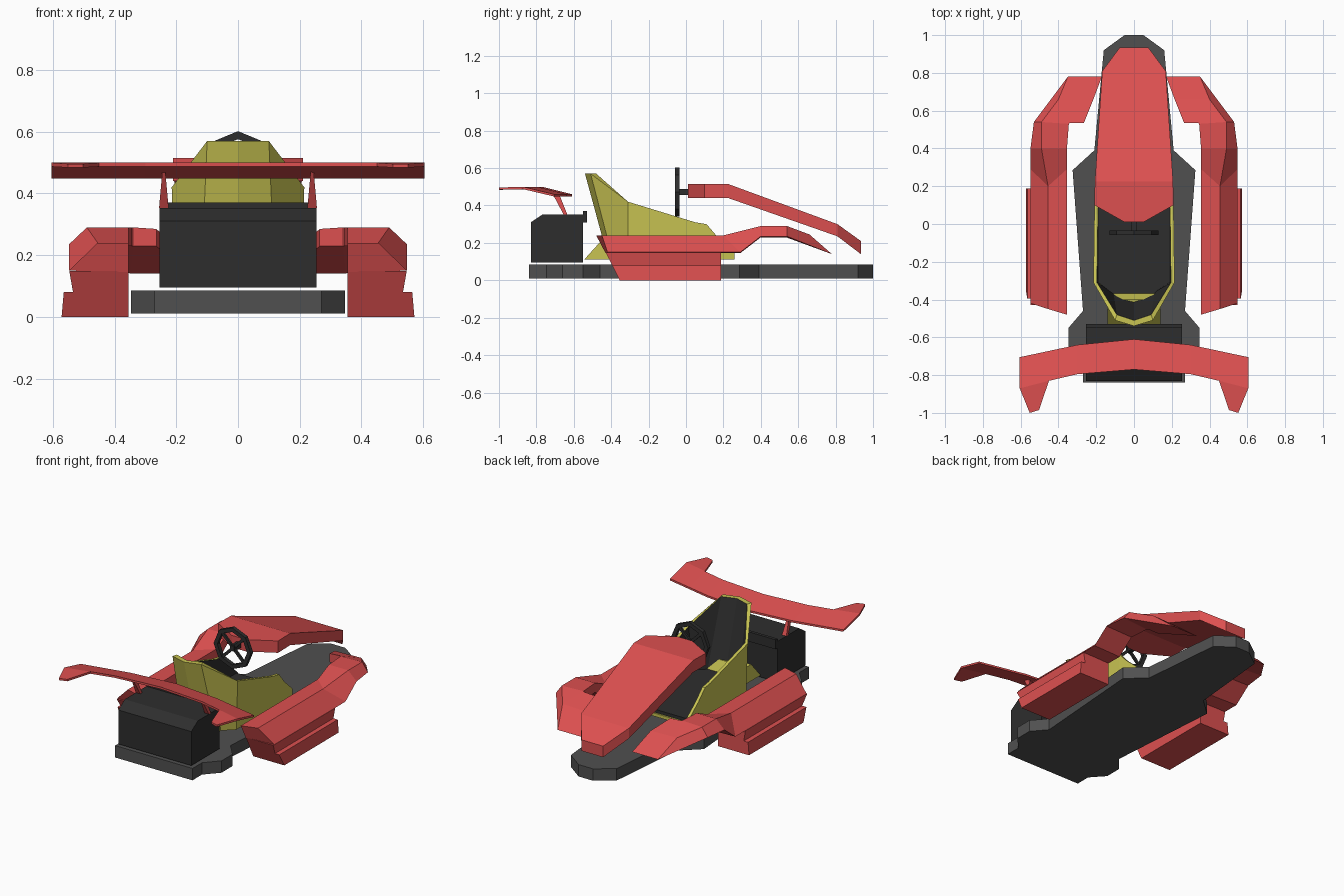
import bpy, bmesh, math

if "Cube" in bpy.data.objects:
    bpy.data.objects.remove(bpy.data.objects["Cube"])


def material(name, rgb):
    m = bpy.data.materials.new(name)
    m.diffuse_color = (*rgb, 1)
    m.use_nodes = True
    m.node_tree.nodes["Principled BSDF"].inputs["Base Color"].default_value = m.diffuse_color
    return m


RED = material("red", (.72, .08, .08))
YELLOW = material("yellow", (.58, .55, .085))
GREY = material("grey", (.08, .08, .08))
DARK = material("dark", (.027, .027, .027))


def loft(name, sections, mats, mirror=False, closed=False, strip_mat=None):
    """Join equal-length point loops; strip_mat colours one strip with mats[1]."""
    bm = bmesh.new()
    rows = [[bm.verts.new(p) for p in s] for s in sections]
    n = len(rows[0])
    pairs = list(zip(rows, rows[1:] + rows[:1]))
    for a, b in pairs if closed else pairs[:-1]:
        for i in range(n):
            j = (i + 1) % n
            f = bm.faces.new((a[i], a[j], b[j], b[i]))
            f.material_index = 1 if i == strip_mat else 0
    if not closed:
        bm.faces.new(rows[0])
        bm.faces.new(rows[-1])
    bmesh.ops.recalc_face_normals(bm, faces=bm.faces)
    me = bpy.data.meshes.new(name)
    bm.to_mesh(me)
    bm.free()
    for m in mats:
        me.materials.append(m)
    ob = bpy.data.objects.new(name, me)
    bpy.context.collection.objects.link(ob)
    if mirror:
        mod = ob.modifiers.new("mirror", 'MIRROR')
        mod.use_mirror_merge = False
    return ob


def both_sides(half):
    """Reflect a run of points from one side of x = 0 to the other."""
    return half + [(-p[0], *p[1:]) for p in reversed(half) if p[0] > 0]


def plate(name, half, z0, z1, mat):
    outline = both_sides(half)
    return loft(name, [[(x, y, z) for x, y in outline] for z in (z0, z1)], [mat])


def extrude_x(name, profile, x0, x1, mat, mirror=False):
    return loft(name, [[(x, y, z) for y, z in profile] for x in (x0, x1)], [mat], mirror)


# Floor pan
plate("chassis", [(.05, 1), (.16, .92), (.21, .39), (.325, .285), (.27, -.46), (.347, -.55),
                  (.347, -.66), (.27, -.745), (.27, -.84)], .01, .085, GREY)

# Engine box with chamfered edge and raised lip
extrude_x("engine", [(-.83, .095), (-.83, .31), (-.765, .353), (-.55, .353), (-.55, .37),
                     (-.53, .37), (-.53, .31), (-.55, .31), (-.55, .095)], -.255, .255, DARK)

# Nose fairing: y, half width, top z, bottom z
nose = [(.01, .05, .515, .44), (.10, .21, .515, .44), (.225, .207, .515, .44),
        (.81, .168, .30, .235), (.935, .075, .21, .14)]
loft("nose", [[(-w, y, b), (-w, y, t), (w, y, t), (w, y, b)] for y, w, t, b in nose], [RED])

# Side pods flowing into the front fenders: inner base, inner top, crest, outer edge
pod = [
    [(.355, -.43, .145), (.355, -.48, .24), (.455, -.45, .24), (.548, -.42, .15)],
    [(.355, .29, .145), (.355, .29, .24), (.455, .20, .24), (.548, .29, .15)],
    [(.355, .40, .23), (.355, .40, .29), (.49, .40, .29), (.548, .40, .235)],
    [(.345, .53, .23), (.345, .53, .29), (.49, .54, .29), (.53, .54, .235)],
    [(.34, .535, .23), (.34, .535, .29), (.40, .66, .245), (.35, .78, .14)],
    [(.265, .535, .23), (.265, .535, .285), (.215, .66, .24), (.17, .78, .14)],
]
loft("side_pod", pod, [RED], mirror=True)

# Lower pod with protruding skirt, slanted at the engine end
skirt = [(.355, .148), (.547, .148), (.535, .08), (.565, .08), (.572, 0), (.355, 0)]
loft("pod_skirt", [[(x, -.355 - z * .5, z) for x, z in skirt],
                   [(x, .188, z) for x, z in skirt]], [RED], mirror=True)

# Seat shell: top x, y, z then bottom x, y
stations = both_sides([(.20, .26, .15, .20, .26), (.205, .17, .23, .205, .17),
                       (.21, .11, .30, .205, .11), (.21, .05, .31, .205, .05),
                       (.215, -.31, .42, .205, -.31), (.10, -.51, .57, .12, -.39),
                       (0, -.54, .57, 0, -.415)])
shell = []
for i, (x, y, z, bx, by) in enumerate(stations):
    bx = math.copysign(bx, x)
    d = .03 if y < -.4 else 0
    shell.append([(bx, by, .11), (x, y, z), (x * .91, y + d, z), (bx * .91, by + d, .11)])
loft("seat_shell", shell, [YELLOW, DARK], strip_mat=2)

# Seat floor, its yellow tray and the rear foot
floor = [(.19, .25), (.19, -.31), (.11, -.37), (0, -.395)]
plate("seat_floor", floor, .13, .15, DARK)
plate("seat_tray", [(.20, .26), (.203, -.31), (.12, -.385), (0, -.41)], .11, .13, YELLOW)
extrude_x("seat_foot", [(-.545, .11), (-.45, .215), (-.40, .215), (-.35, .11)], -.14, .14, YELLOW)

# Steering wheel: octagonal rim, spokes and column
cy, cz = -.046, .472
ring = []
for k in range(8):
    c, s = math.cos(k * math.pi / 4), math.sin(k * math.pi / 4)
    ring.append([(r * c, cy + y, cz + r * s)
                 for r, y in ((.104, -.012), (.13, -.012), (.13, .012), (.104, .012))])
loft("steering_rim", ring, [DARK], closed=True)
for k in range(4):
    a = math.pi / 4 + k * math.pi / 2
    c, s = math.cos(a), math.sin(a)
    loft("steering_spoke", [[(r * c - w * s, cy + y, cz + r * s + w * c)
                             for w, y in ((-.009, -.006), (.009, -.006), (.009, .006), (-.009, .006))]
                            for r in (0, .108)], [DARK])
extrude_x("steering_column", [(-.058, .455), (.03, .455), (.03, .488), (-.058, .488)],
          -.014, .014, DARK)

# Rear wing: x, inner edge y, outer edge y
half = [(0, -.61, -.77), (.30, -.64, -.795), (.45, -.672, -.83), (.605, -.705, -.87)]
wing = both_sides(half[::-1])[:4] + [(-x, a, b) for x, a, b in half[1:]]
loft("rear_wing", [[(x, a, .46), (x, b, .50), (x, b, .487), (x, a, .448)]
                   for x, a, b in wing], [RED])
loft("wing_tip", [[(.45, -.83, .50), (.605, -.87, .50), (.605, -.87, .487), (.45, -.83, .487)],
                  [(.503, -.985, .496), (.552, -1, .496), (.552, -1, .484), (.503, -.985, .484)]],
     [RED], mirror=True)

# Tapered wing struts standing on the engine
loft("wing_strut", [[(.225, -.655, .353), (.256, -.655, .353), (.256, -.635, .353), (.225, -.635, .353)],
                    [(.236, -.72, .475), (.245, -.72, .475), (.245, -.68, .465), (.236, -.68, .465)]],
     [RED], mirror=True)
